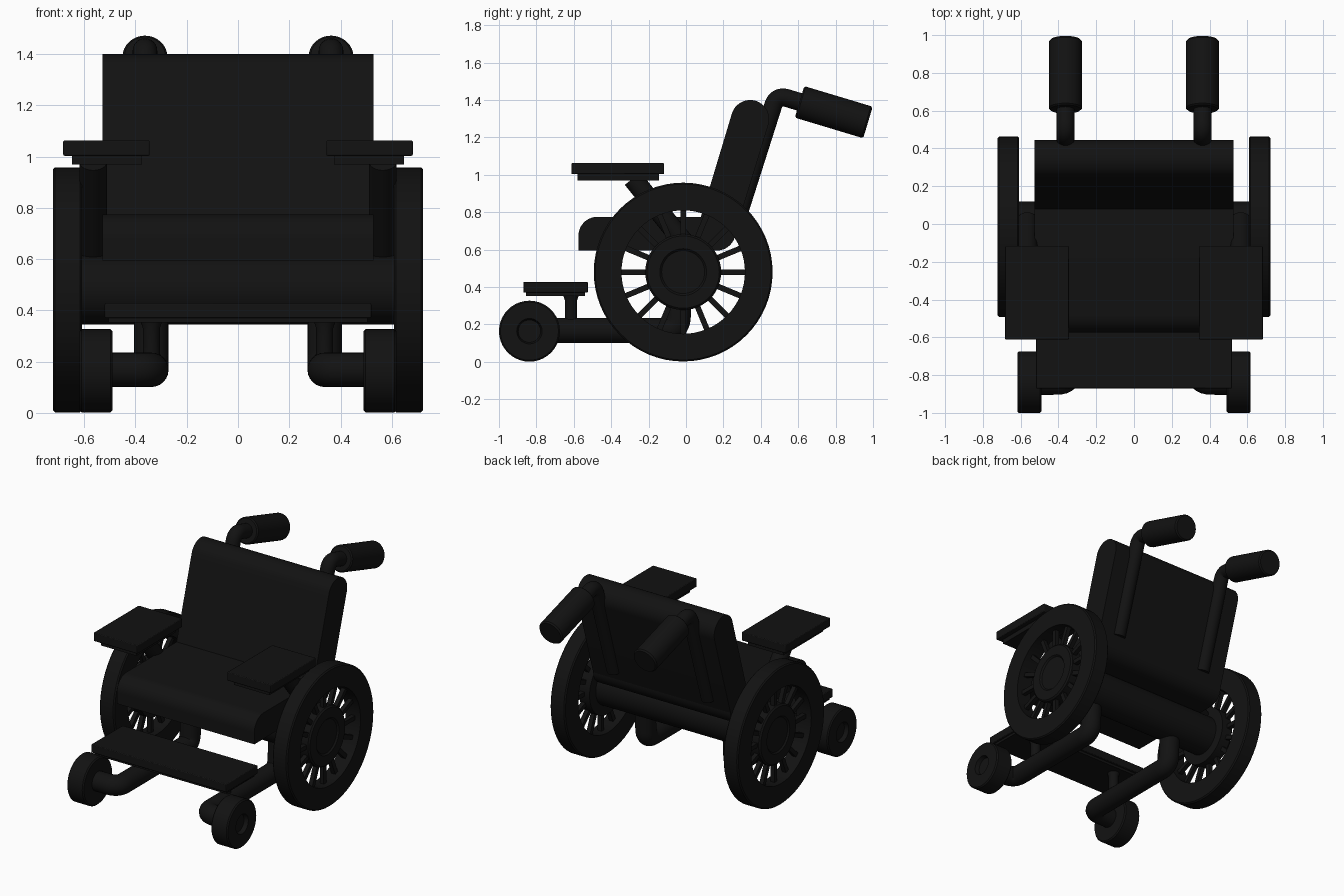
import bpy, bmesh, math
from mathutils import Vector

if "Cube" in bpy.data.objects:
    bpy.data.objects.remove(bpy.data.objects["Cube"])

black = bpy.data.materials.new("black_finish")
black.diffuse_color = (0.006, 0.006, 0.006, 1)
black.use_nodes = True
black.node_tree.nodes["Principled BSDF"].inputs["Base Color"].default_value = black.diffuse_color


def finish(name, bm, bevel=0):
    me = bpy.data.meshes.new(name)
    bmesh.ops.recalc_face_normals(bm, faces=bm.faces)
    bm.to_mesh(me)
    bm.free()
    ob = bpy.data.objects.new(name, me)
    bpy.context.collection.objects.link(ob)
    me.materials.append(black)
    if bevel:
        m = ob.modifiers.new("bevel", 'BEVEL')
        m.width, m.segments, m.limit_method = bevel, 2, 'ANGLE'
    bpy.ops.object.select_all(action='DESELECT')
    bpy.context.view_layer.objects.active = ob
    ob.select_set(True)
    bpy.ops.object.shade_smooth_by_angle(angle=math.radians(35))
    return ob


def box(name, x, y, z, bevel=0.005):
    bm = bmesh.new()
    bmesh.ops.create_cube(bm, size=1)
    for v in bm.verts:
        v.co = [a[0] + (c + 0.5) * (a[1] - a[0]) for a, c in zip((x, y, z), v.co)]
    return finish(name, bm, bevel)


def slab(name, yz, half):
    """Side profile extruded across the chair's width."""
    bm = bmesh.new()
    f = bm.faces.new([bm.verts.new((-half, y, z)) for y, z in yz])
    r = bmesh.ops.extrude_face_region(bm, geom=[f])
    for v in r['geom']:
        if isinstance(v, bmesh.types.BMVert):
            v.co.x = half
    return finish(name, bm)


def arc(cy, cz, r, a0, a1, n=10):
    return [(cy + r * math.cos(math.radians(a0 + (a1 - a0) * i / n)),
             cz + r * math.sin(math.radians(a0 + (a1 - a0) * i / n))) for i in range(n + 1)]


def lathe(name, profile, origin, axis, closed=False, steps=48):
    """Revolve (along, radius) points around an axis."""
    bm = bmesh.new()
    q = Vector((0, 0, 1)).rotation_difference(Vector(axis).normalized())
    vs = [bm.verts.new((r, 0, h)) for h, r in profile]
    es = [bm.edges.new(p) for p in zip(vs, vs[1:])]
    if closed:
        es.append(bm.edges.new((vs[-1], vs[0])))
    bmesh.ops.spin(bm, geom=vs + es, cent=(0, 0, 0), axis=(0, 0, 1),
                   angle=2 * math.pi, steps=steps, use_duplicate=False)
    bmesh.ops.remove_doubles(bm, verts=bm.verts, dist=1e-5)
    for v in bm.verts:
        v.co = q @ v.co + Vector(origin)
    return finish(name, bm)


def tube(name, pts, radius, fillet=0.07):
    """Round tube along a path with filleted corners."""
    p = [Vector(v) for v in pts]
    path = [p[0]]
    for a, b, c in zip(p, p[1:], p[2:]):
        s, e = b + (a - b).normalized() * fillet, b + (c - b).normalized() * fillet
        for i in range(9):
            t = i / 8
            path.append(s * (1 - t) ** 2 + b * 2 * t * (1 - t) + e * t * t)
    path.append(p[-1])
    bm = bmesh.new()
    rings, q, prev = [], None, Vector((0, 0, 1))
    for i, v in enumerate(path):
        d = ((path[min(i + 1, len(path) - 1)] - v).normalized()
             + (v - path[max(i - 1, 0)]).normalized()).normalized()
        turn = prev.rotation_difference(d)
        q = turn @ q if q else turn
        prev = d
        rings.append([bm.verts.new(v + q @ Vector((radius * math.cos(k * math.pi / 12),
                      radius * math.sin(k * math.pi / 12), 0))) for k in range(24)])
    for r0, r1 in zip(rings, rings[1:]):
        for k in range(24):
            bm.faces.new((r0[k], r0[k - 1], r1[k - 1], r1[k]))
    bm.faces.new(rings[0])
    bm.faces.new(rings[-1])
    return finish(name, bm)


# Seat cushion: rounded front lip and rounded lower back
slab("seat", arc(-0.475, 0.675, 0.1, 90, 180) + [(-0.575, 0.595)]
     + arc(0.165, 0.695, 0.1, -90, 0) + [(0.265, 0.775)], 0.528)

# Reclined backrest with a full-round top
slab("backrest", [(0.055, 0.695), (0.265, 0.695)] + arc(0.343, 1.298, 0.102, -17, 163, 18), 0.528)

# Axle bar between the big wheels
lathe("axle", [(-0.615, 0), (-0.615, 0.135), (0.615, 0.135), (0.615, 0)],
      (0, -0.015, 0.48), (1, 0, 0))

# Footrest plate
box("footrest", (-0.52, 0.52), (-0.87, -0.525), (0.37, 0.428))
box("footrest_base", (-0.505, 0.505), (-0.855, -0.54), (0.353, 0.375), 0)

for s, side in ((-1, "left"), (1, "right")):
    # Big wheel: tyre, hub and sixteen spokes
    c = (0, -0.015, 0.48)
    lathe(side + "_tyre", [(0.608, 0.33), (0.608, 0.47), (0.616, 0.478), (0.714, 0.478),
          (0.722, 0.47), (0.722, 0.33)], c, (s, 0, 0), True, 64)
    lathe(side + "_hub", [(0.61, 0), (0.61, 0.203), (0.69, 0.203), (0.7, 0.193), (0.7, 0.125),
          (0.69, 0.115), (0.69, 0)], c, (s, 0, 0))
    bm = bmesh.new()
    for k in range(16):
        a = k * math.pi / 8
        d, n = Vector((0, math.cos(a), math.sin(a))), Vector((0, -math.sin(a), math.cos(a)))
        g = bmesh.ops.create_cube(bm, size=1)
        for v in g['verts']:
            x, y, z = v.co
            v.co = Vector(c) + Vector((s * (0.665 + x * 0.03), 0, 0)) + d * (0.265 + y * 0.16) + n * z * 0.03
    finish(side + "_spokes", bm)

    # Small front wheel with recessed centre
    lathe(side + "_caster", [(0.49, 0), (0.49, 0.155), (0.498, 0.163), (0.61, 0.163), (0.618, 0.155),
          (0.618, 0.068), (0.59, 0.06), (0.59, 0)], (0, -0.837, 0.164), (s, 0, 0), steps=40)

    # Lower frame tube from caster back and up to the axle
    x = s * 0.338
    tube(side + "_frame", [(s * 0.5, -0.837, 0.168), (x, -0.837, 0.168),
                           (x, -0.045, 0.168), (x, -0.03, 0.48)], 0.067)

    # Footrest post
    lathe(side + "_foot_post", [(0.17, 0), (0.17, 0.033), (0.33, 0.033), (0.36, 0.043), (0.36, 0)],
          (x, -0.615, 0), (0, 0, 1), steps=24)

    # Armrest pad, base plate and slanted strut
    def span(a, b): return sorted((s * a, s * b))
    box(side + "_armrest", span(0.345, 0.682), (-0.612, -0.117), (1.003, 1.063))
    box(side + "_armrest_base", span(0.375, 0.647), (-0.58, -0.145), (0.97, 1.005), 0)
    tube(side + "_arm_strut", [(s * 0.565, -0.285, 0.98), (s * 0.565, 0.02, 0.6)], 0.054)

    # Push handle tube and grip
    h = s * 0.363
    tube(side + "_handle_tube", [(h, 0.27, 0.755), (h, 0.484, 1.427), (h, 0.64, 1.38)], 0.048, 0.06)
    lathe(side + "_grip", [(0, 0), (0, 0.08), (0.008, 0.088), (0.372, 0.088), (0.382, 0.08), (0.382, 0)],
          (h, 0.607, 1.39), (0, 0.957, -0.288), steps=32)
